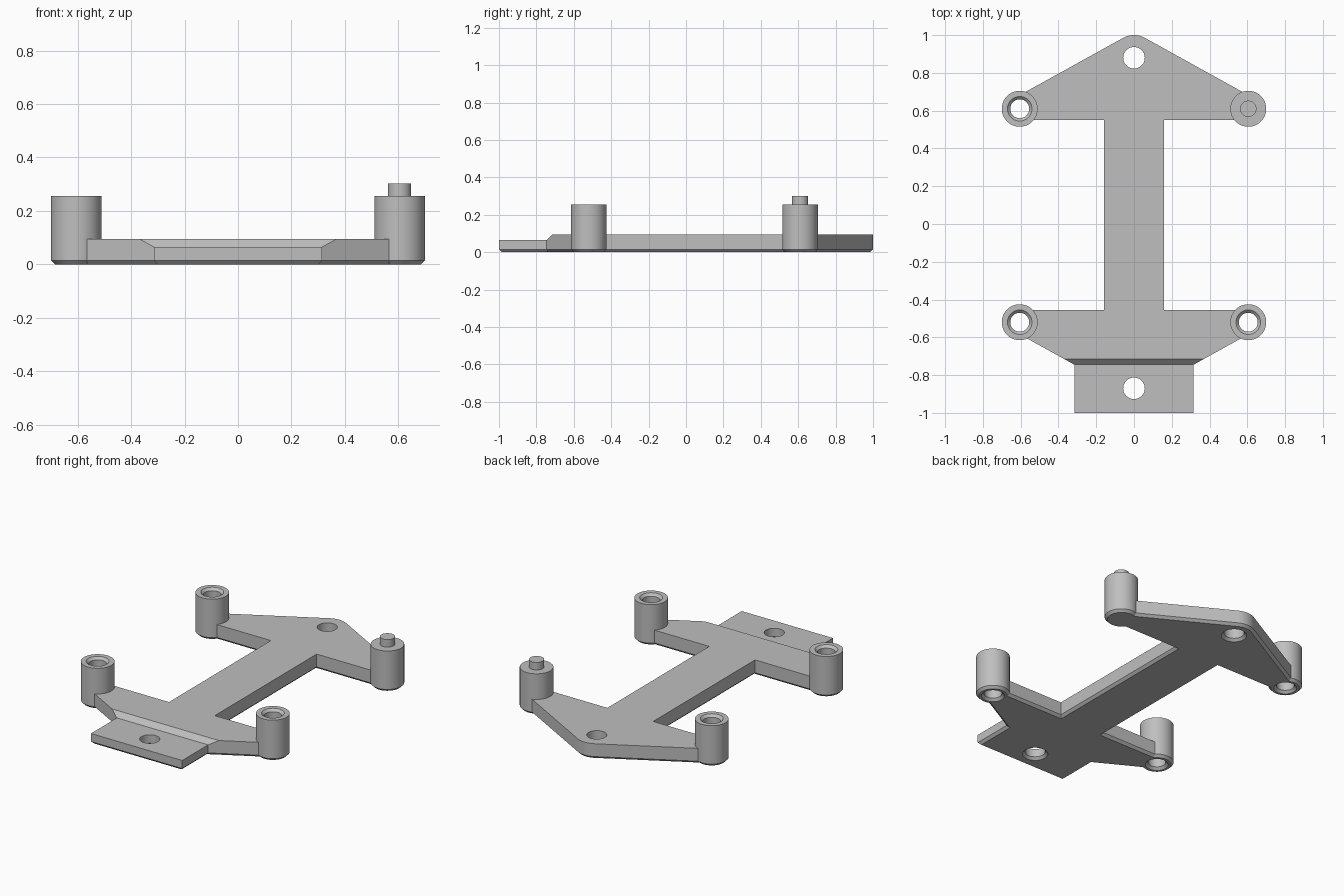
import bpy, bmesh, math

cube = bpy.data.objects.get("Cube")
if cube:
    bpy.data.objects.remove(cube, do_unlink=True)

PLATE_TOP, TAB_TOP, POST_TOP, PIN_TOP = 0.095, 0.065, 0.255, 0.302
CHAMFER = 0.015
POST_X, BACK_Y, FRONT_Y = 0.605, 0.61, -0.52

grey = bpy.data.materials.new("plain_grey")
grey.use_nodes = True
colour = (0.52, 0.52, 0.52, 1)
grey.diffuse_color = colour
grey.node_tree.nodes["Principled BSDF"].inputs["Base Color"].default_value = colour


def finish(name, bm):
    bmesh.ops.recalc_face_normals(bm, faces=bm.faces)
    mesh = bpy.data.meshes.new(name)
    bm.to_mesh(mesh)
    bm.free()
    mesh.materials.append(grey)
    obj = bpy.data.objects.new(name, mesh)
    bpy.context.collection.objects.link(obj)
    return obj


def prism(name, points, offset, chamfer=0):
    """Extrude a closed outline, optionally chamfering its bottom rim."""
    bm = bmesh.new()
    base = bm.faces.new([bm.verts.new(p) for p in points])
    rim = list(base.edges)
    ext = bmesh.ops.extrude_face_region(bm, geom=[base], use_keep_orig=True)
    moved = [g for g in ext["geom"] if isinstance(g, bmesh.types.BMVert)]
    bmesh.ops.translate(bm, verts=moved, vec=offset)
    bmesh.ops.recalc_face_normals(bm, faces=bm.faces)
    if chamfer:
        bmesh.ops.bevel(bm, geom=rim, offset=chamfer, segments=1, affect='EDGES')
    return finish(name, bm)


def lathe(name, profile, x, y, steps=64):
    """Turn a radius/height profile around a vertical axis."""
    bm = bmesh.new()
    verts = [bm.verts.new((r, 0, z)) for r, z in profile]
    edges = [bm.edges.new(pair) for pair in zip(verts, verts[1:])]
    bmesh.ops.spin(bm, geom=verts + edges, cent=(0, 0, 0), axis=(0, 0, 1),
                   angle=math.tau, steps=steps)
    bmesh.ops.remove_doubles(bm, verts=bm.verts, dist=1e-5)
    bmesh.ops.translate(bm, verts=bm.verts, vec=(x, y, 0))
    return finish(name, bm)


def boolean(target, tool, operation):
    mod = target.modifiers.new("join", 'BOOLEAN')
    mod.operation, mod.solver, mod.object = operation, 'EXACT', tool
    bpy.context.view_layer.objects.active = target
    bpy.ops.object.modifier_apply(modifier=mod.name)
    bpy.data.objects.remove(tool, do_unlink=True)


# Plate: half outline from the front tab to the rounded back tip, mirrored
half = [(0.315, -1), (0.315, -0.745), (0.62, -0.576), (0.62, -0.455),
        (0.158, -0.455), (0.158, 0.55), (0.62, 0.55), (0.62, 0.674)]
for i in range(7):
    a = math.radians(61 + 29 * i / 6)
    half.append((0.12 * math.cos(a), 0.88 + 0.12 * math.sin(a)))
outline = half + [(-x, y) for x, y in reversed(half[:-1])]
bracket = prism("bracket_plate", [(x, y, 0) for x, y in outline],
                (0, 0, PLATE_TOP), CHAMFER)

# Lower front tab with a sloped step behind it
step = [(-1.1, TAB_TOP), (-0.745, TAB_TOP), (-0.675, 0.135), (-1.1, 0.135)]
boolean(bracket, prism("tab_cutter", [(-0.5, y, z) for y, z in step], (1, 0, 0)),
        'DIFFERENCE')

# Four posts with chamfered feet
corners = [(sx * POST_X, y) for sx in (-1, 1) for y in (FRONT_Y, BACK_Y)]
for x, y in corners:
    post = lathe("post", [(0, 0), (0.08, 0), (0.095, CHAMFER),
                          (0.095, POST_TOP), (0, POST_TOP)], x, y)
    boolean(bracket, post, 'UNION')

# Chamfered through holes in three posts; the last post is solid
for x, y in corners[:-1]:
    hole = lathe("post_hole", [(0, -0.02), (0.085, -0.02), (0.05, CHAMFER),
                               (0.05, POST_TOP - CHAMFER), (0.085, POST_TOP + 0.02),
                               (0, POST_TOP + 0.02)], x, y)
    boolean(bracket, hole, 'DIFFERENCE')

# Screw holes on the centre line, chamfered underneath
for y in (0.88, -0.87):
    hole = lathe("screw_hole", [(0, -0.02), (0.092, -0.02), (0.057, CHAMFER),
                                (0.057, 0.2), (0, 0.2)], 0, y)
    boolean(bracket, hole, 'DIFFERENCE')

# Locating pin on the solid back left post
boolean(bracket, lathe("pin", [(0, 0.2), (0.043, 0.2), (0.043, PIN_TOP),
                               (0, PIN_TOP)], *corners[-1]), 'UNION')

bracket.name = "mounting_bracket"
bpy.ops.object.select_all(action='DESELECT')
bracket.select_set(True)
bpy.context.view_layer.objects.active = bracket
bpy.ops.object.shade_smooth_by_angle(angle=math.radians(30))
